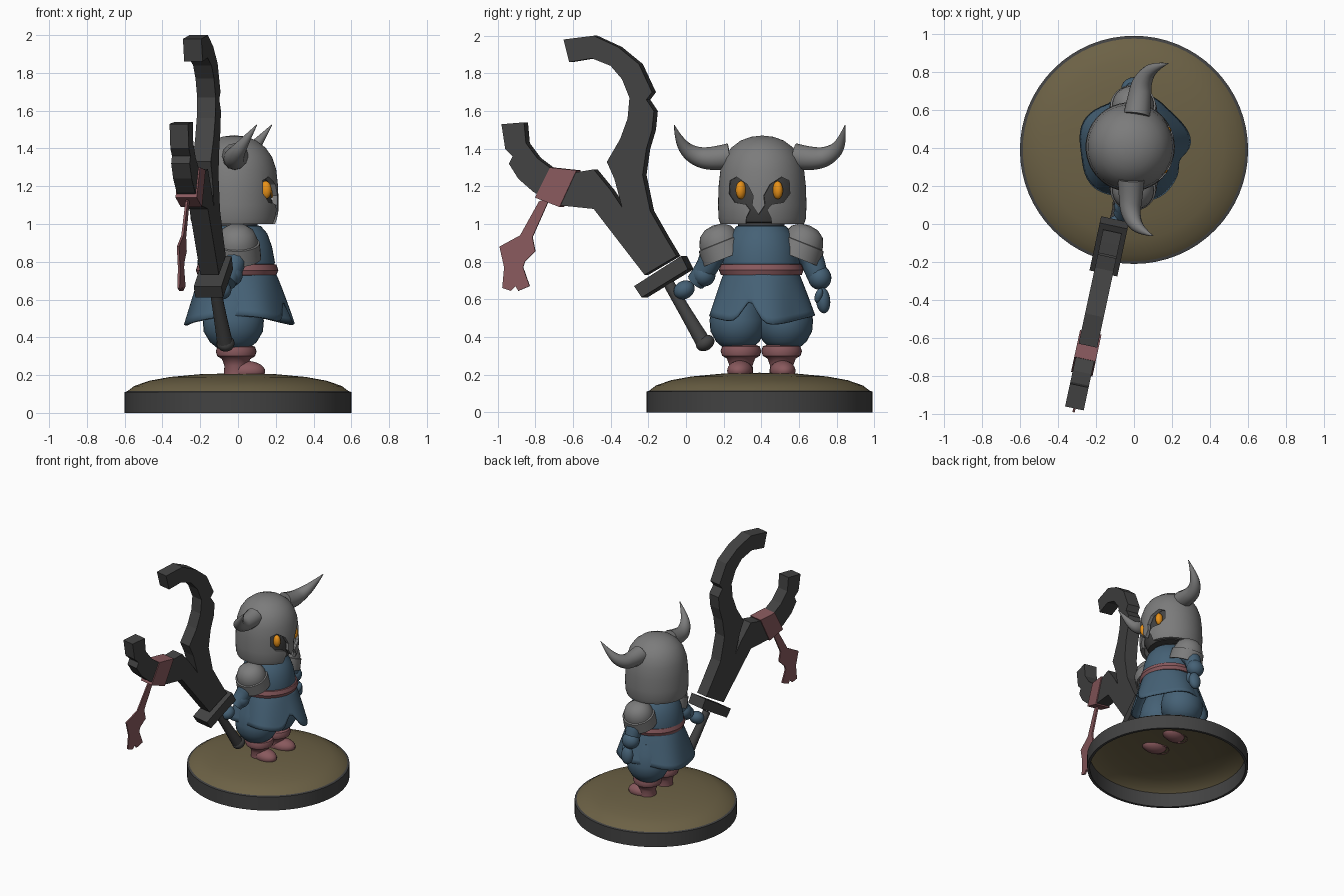
import bpy, bmesh, math
from mathutils import Vector

if "Cube" in bpy.data.objects:
    bpy.data.objects.remove(bpy.data.objects["Cube"])


def material(name, r, g, b):
    m = bpy.data.materials.new(name)
    m.use_nodes = True
    m.diffuse_color = (r, g, b, 1)
    bsdf = m.node_tree.nodes["Principled BSDF"]
    bsdf.inputs["Base Color"].default_value = (r, g, b, 1)
    bsdf.inputs["Roughness"].default_value = 0.8
    return m


STEEL = material("steel grey", 0.2, 0.2, 0.2)
IRON = material("dark iron", 0.055, 0.055, 0.055)
CLOTH = material("slate blue", 0.06, 0.12, 0.18)
RED = material("dusty red", 0.25, 0.1, 0.11)
EARTH = material("olive earth", 0.15, 0.12, 0.06)
AMBER = material("amber", 0.85, 0.3, 0.01)


def select(ob):
    bpy.ops.object.select_all(action='DESELECT')
    ob.select_set(True)
    bpy.context.view_layer.objects.active = ob


def smooth(ob, angle=40):
    select(ob)
    bpy.ops.object.shade_smooth_by_angle(angle=math.radians(angle))


def finish(name, bm, mat, loc=(0, 0, 0), rot=(0, 0, 0), scale=(1, 1, 1), soft=True):
    bmesh.ops.remove_doubles(bm, verts=bm.verts, dist=1e-5)
    bmesh.ops.recalc_face_normals(bm, faces=bm.faces)
    mesh = bpy.data.meshes.new(name)
    bm.to_mesh(mesh)
    bm.free()
    ob = bpy.data.objects.new(name, mesh)
    bpy.context.collection.objects.link(ob)
    ob.location, ob.rotation_euler, ob.scale = loc, rot, scale
    mesh.materials.append(mat)
    if soft:
        smooth(ob)
    return ob


def lathe(name, profile, mat, segs=40, **place):
    """Spin a list of (radius, height) around z."""
    bm = bmesh.new()
    vs = [bm.verts.new((r, 0, z)) for r, z in profile]
    es = [bm.edges.new(p) for p in zip(vs, vs[1:])]
    bmesh.ops.spin(bm, geom=vs + es, cent=(0, 0, 0), axis=(0, 0, 1),
                   angle=math.tau, steps=segs, use_merge=True)
    return finish(name, bm, mat, **place)


def ball(name, mat, loc, scale, rot=(0, 0, 0)):
    bm = bmesh.new()
    bmesh.ops.create_uvsphere(bm, u_segments=20, v_segments=14, radius=1)
    return finish(name, bm, mat, loc=loc, scale=scale, rot=rot)


def prism(name, outline, mat, thick, x0=0.0, slope=0.0, **place):
    """Thicken a (y, z) outline lying in the upright plane x = x0 + slope * y."""
    n = Vector((1, -slope, 0)).normalized() * thick / 2
    bm = bmesh.new()
    pts = [Vector((x0 + slope * y, y, z)) for y, z in outline]
    a = [bm.verts.new(p + n) for p in pts]
    b = [bm.verts.new(p - n) for p in pts]
    bm.faces.new(a)
    bm.faces.new(b[::-1])
    for i in range(len(pts)):
        j = (i + 1) % len(pts)
        bm.faces.new((a[i], b[i], b[j], a[j]))
    return finish(name, bm, mat, soft=False, **place)


def tube(name, points, mat, loc=(0, 0, 0), rot=(0, 0, 0)):
    """Round tube through (x, y, z, radius) points."""
    cu = bpy.data.curves.new(name, 'CURVE')
    cu.dimensions, cu.bevel_depth, cu.bevel_resolution = '3D', 1, 4
    cu.use_fill_caps = True
    sp = cu.splines.new('NURBS')
    sp.points.add(len(points) - 1)
    for p, (x, y, z, r) in zip(sp.points, points):
        p.co, p.radius = (x, y, z, 1), r
    sp.order_u, sp.use_endpoint_u, sp.resolution_u = 3, True, 6
    ob = bpy.data.objects.new(name, cu)
    bpy.context.collection.objects.link(ob)
    ob.location, ob.rotation_euler = loc, rot
    cu.materials.append(mat)
    select(ob)
    bpy.ops.object.convert(target='MESH')
    smooth(bpy.context.object)


CY = 0.4  # the figure's centre line

# Display base: hollow rim and domed ground
lathe("base_rim", [(.585, .115), (.6, .11), (.6, 0), (.58, 0), (.58, .115), (.585, .115)],
      IRON, 64, loc=(0, .39, 0))
lathe("base_ground", [(.585, .115), (.55, .142), (.47, .17), (.36, .19), (.2, .205), (0, .21)],
      EARTH, 64, loc=(0, .39, 0))

# Boots and baggy trousers
for side, s in (("right", -1), ("left", 1)):
    y = CY + s * .108
    ball(side + "_boot_foot", RED, (.045, y + s * .005, .22), (.1, .068, .055), (0, 0, s * .15))
    lathe(side + "_boot_shaft", [(.065, .2), (.062, .25), (.075, .285), (.1, .3), (.108, .325),
                                 (.1, .35), (.07, .36), (0, .36)], RED, 28, loc=(-.01, y, 0))
    lathe(side + "_trouser_leg", [(0, .335), (.075, .34), (.115, .375), (.145, .43), (.15, .49),
                                  (.13, .58), (.1, .66), (0, .68)], CLOTH, 28,
          loc=(-.025, CY + s * .125, 0), scale=(1.08, 1, 1))

# Flared tunic skirt with a front slit and wavy hem
bm = bmesh.new()
SEG, ROWS = 64, 8
rings = []
for i in range(ROWS + 1):
    t = i / ROWS
    ring = []
    for k in range(SEG):
        a = k / SEG * math.tau
        da = (a + .25 + math.pi) % math.tau - math.pi
        hem = .49 - .025 * math.cos(2 * a) + .12 * math.exp(-(da / .22) ** 2)
        drop = t * (.75 - hem) / .26
        r = .195 + .09 * drop ** .9 + .012 * t * math.sin(5 * a + 1)
        ring.append(bm.verts.new((r * math.cos(a), r * math.sin(a), .75 + t * (hem - .75))))
    rings.append(ring)
for r0, r1 in zip(rings, rings[1:]):
    for k in range(SEG):
        j = (k + 1) % SEG
        bm.faces.new((r0[k], r0[j], r1[j], r1[k]))
skirt = finish("tunic_skirt", bm, CLOTH, loc=(0, CY, 0))
solid = skirt.modifiers.new("cloth", 'SOLIDIFY')
solid.thickness = .012

# Torso, belt and neck
lathe("tunic_torso", [(0, .7), (.2, .72), (.205, .8), (.19, .88), (.165, .95), (.13, .99), (0, 1)],
      CLOTH, loc=(-.01, CY, 0))
lathe("belt", [(.19, .725), (.215, .73), (.225, .755), (.215, .785), (.19, .79)],
      RED, loc=(-.005, CY, 0), scale=(.97, 1, 1))
lathe("neck", [(.125, .94), (.12, 1.06)], IRON, loc=(-.02, CY, 0))

# Helmet shell with the face opening cut through
HEAD = dict(loc=(-.02, .405, 0), rot=(0, 0, math.radians(-5)))
outer = [(0, 1.47), (.06, 1.463), (.115, 1.443), (.165, 1.405), (.2, 1.355), (.222, 1.29),
         (.232, 1.2), (.235, 1.1), (.232, 1.03), (.222, 1.0)]
inner = [(max(r - .025, 0), z - .025 * (z > 1.2)) for r, z in reversed(outer)]
helmet = lathe("helmet", outer + inner, STEEL, 56, **HEAD)
half = [(.034, 1.1), (.028, 1.15), (.06, 1.21), (.12, 1.25), (.158, 1.23), (.162, 1.16),
        (.13, 1.115), (.07, 1.105), (.045, 1.075), (.065, 1.035), (.075, .95)]
cutter = prism("face_cutter", [(0, 1.05)] + half + [(-u, z) for u, z in reversed(half)],
               IRON, .5, x0=.3, **HEAD)
cutter.hide_render = True
cut = helmet.modifiers.new("face_opening", 'BOOLEAN')
cut.operation, cut.object, cut.solver = 'DIFFERENCE', cutter, 'EXACT'
bpy.context.view_layer.update()
select(helmet)
bpy.ops.object.modifier_apply(modifier=cut.name)
bpy.data.objects.remove(cutter)
lathe("face", [(0, 1.4), (.12, 1.38), (.18, 1.3), (.198, 1.2), (.2, 1.08), (.17, 1.01), (0, .99)],
      IRON, **HEAD)

# Eyes and horns follow the turned head
turn = bpy.data.objects["face"].matrix_basis
for side, s in (("right", -1), ("left", 1)):
    ball(side + "_eye", AMBER, turn @ Vector((.176, s * .098, 1.18)), (.032, .027, .048),
         (0, 0, s * .45 + HEAD["rot"][2]))
    tube(side + "_horn", [(.02, s * .17, 1.36, .07), (.025, s * .25, 1.345, .064),
                          (.03, s * .35, 1.355, .052), (.08, s * .43, 1.42, .03),
                          (.16, s * .455, 1.525, .002)], STEEL, **HEAD)

# Layered shoulder armour
for side, s in (("right", -1), ("left", 1)):
    place = dict(loc=(-.005, CY + s * .215, .885), rot=(s * -.38, 0, 0))
    lathe(side + "_shoulder_cap", [(0, .115), (.05, .107), (.088, .08), (.108, .035), (.112, -.02),
                                   (.1, -.02), (0, .02)], STEEL, 32, **place)
    lathe(side + "_shoulder_band", [(.1, .02), (.12, .015), (.128, -.07), (.116, -.07), (.1, .02)],
          STEEL, 32, **place)

# Arms with gathered cuffs and mittens
tube("left_arm", [(-.01, .58, .9, .07), (-.01, .66, .84, .065), (0, .69, .75, .06),
                  (0, .71, .69, .05)], CLOTH)
ball("left_cuff", CLOTH, (0, .71, .715), (.068, .062, .065), (.25, 0, 0))
ball("left_hand", CLOTH, (.02, .728, .595), (.048, .038, .07), (.1, 0, 0))
ball("left_thumb", CLOTH, (.055, .705, .62), (.022, .02, .04), (-.3, .3, 0))
tube("right_arm", [(-.01, .22, .9, .07), (-.01, .14, .84, .065), (-.03, .11, .76, .06),
                   (-.06, .05, .69, .05)], CLOTH)
ball("right_cuff", CLOTH, (-.04, .095, .73), (.065, .062, .062), (-.5, 0, 0))
ball("right_hand", CLOTH, (-.09, -.01, .65), (.055, .058, .048), (.5, 0, 0))

# Forked great blade
PLANE = dict(x0=-.105, slope=.215)
upper = [(-.04, .83), (-.1, .93), (-.18, 1.07), (-.22, 1.26), (-.2, 1.4), (-.17, 1.5), (-.16, 1.6),
         (-.2, 1.66), (-.17, 1.7), (-.24, 1.85), (-.35, 1.94), (-.48, 2), (-.64, 1.98),
         (-.61, 1.86), (-.49, 1.88), (-.39, 1.84), (-.33, 1.77), (-.29, 1.67), (-.3, 1.56),
         (-.34, 1.45), (-.41, 1.33), (-.37, 1.24), (-.33, 1.09)]
lower = [(-.39, 1.18), (-.48, 1.29), (-.6, 1.27), (-.7, 1.29), (-.78, 1.35), (-.84, 1.43),
         (-.85, 1.54), (-.97, 1.53), (-.95, 1.4), (-.91, 1.36), (-.93, 1.32), (-.88, 1.24),
         (-.8, 1.17), (-.67, 1.1), (-.48, 1.08), (-.21, .73)]
prism("forked_blade", upper + lower, IRON, .1, **PLANE)
prism("guard", [(-.26, .67), (-.01, .83), (.025, .76), (-.22, .61)], IRON, .15, **PLANE)
tube("handle", [(-.125, -.09, .68, .03), (-.095, .01, .51, .034), (-.07, .09, .375, .042)], IRON)
ball("pommel", IRON, (-.066, .102, .368), (.048, .052, .04), (.55, 0, 0))

# Cloth strip tied round the lower prong
prism("ribbon_wrap", [(-.71, 1.3), (-.57, 1.285), (-.66, 1.09), (-.79, 1.14)], RED, .115, **PLANE)
prism("ribbon_tail", [(-.73, 1.14), (-.78, 1.12), (-.88, .94), (-.99, .88), (-.965, .77),
                      (-.975, .66), (-.93, .645), (-.905, .67), (-.89, .645), (-.83, .67),
                      (-.865, .77), (-.855, .8), (-.8, .855), (-.815, .93), (-.735, 1.11)],
      RED, .012, **PLANE)
